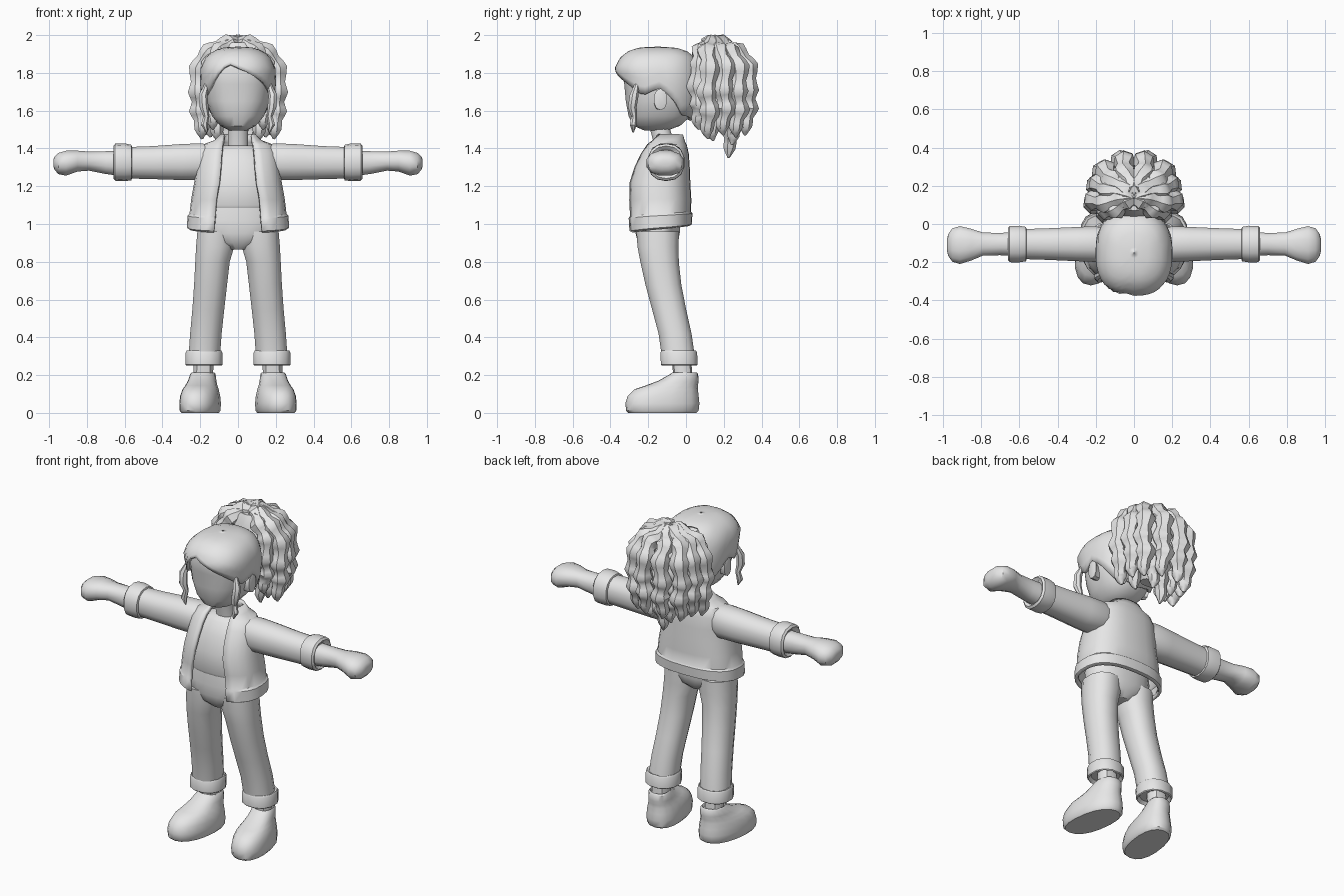
import bpy, bmesh, math
from mathutils import Vector

clay = bpy.data.materials.new("light_grey")
clay.diffuse_color = (0.8, 0.8, 0.8, 1)


def spow(v, p):
    return math.copysign(abs(v) ** (2 / p), v)


def lerp_table(table, t):
    """Interpolate rows (key, a, b, ...) at key t."""
    if t <= table[0][0]:
        return table[0][1:]
    for lo, hi in zip(table, table[1:]):
        if t <= hi[0]:
            f = (t - lo[0]) / (hi[0] - lo[0])
            return [a + (b - a) * f for a, b in zip(lo[1:], hi[1:])]
    return table[-1][1:]


def skin(name, rows, closed=True, caps=True, mirror=False, thick=0, angle=38):
    """Bridge rows of points into one surface."""
    bm = bmesh.new()
    vs = [[bm.verts.new(p) for p in row] for row in rows]
    n = len(rows[0])
    for r0, r1 in zip(vs, vs[1:]):
        for i in range(n if closed else n - 1):
            j = (i + 1) % n
            bm.faces.new((r0[i], r0[j], r1[j], r1[i]))
    if caps:
        bm.faces.new(vs[0][::-1])
        bm.faces.new(vs[-1])
    bmesh.ops.recalc_face_normals(bm, faces=bm.faces)
    me = bpy.data.meshes.new(name)
    bm.to_mesh(me)
    bm.free()
    ob = bpy.data.objects.new(name, me)
    bpy.context.collection.objects.link(ob)
    me.materials.append(clay)
    bpy.ops.object.select_all(action='DESELECT')
    ob.select_set(True)
    bpy.context.view_layer.objects.active = ob
    bpy.ops.object.shade_smooth_by_angle(angle=math.radians(angle))
    if thick:
        m = ob.modifiers.new("thickness", 'SOLIDIFY')
        m.thickness, m.offset = thick, 0
    if mirror:
        ob.modifiers.new("mirror", 'MIRROR')
    return ob


def loft(name, rings, n=14, p=2.3, axis='z', skew=0, **kw):
    """rings along z: (z, cx, cy, rx, ry); along x: (x, cy, cz, ry, rz)."""
    rows = []
    for t, c0, c1, r0, r1 in rings:
        row = []
        for i in range(n):
            a = 2 * math.pi * (i + 0.5) / n
            u, v = c0 + r0 * spow(math.cos(a), p), c1 + r1 * spow(math.sin(a), p)
            row.append((t, u, v) if axis == 'x' else (u - skew * (v + 0.12), v, t))
        rows.append(row)
    return skin(name, rows, **kw)


def tube(name, pts, radii, n=7, **kw):
    """Round sweep along points with a radius at each."""
    rows = []
    for i, p in enumerate(pts):
        d = (pts[min(i + 1, len(pts) - 1)] - pts[max(i - 1, 0)]).normalized()
        u = d.cross(Vector((0.31, 0.9, 0.05))).normalized()
        v = d.cross(u)
        rows.append([p + radii[i] * (u * math.cos(2 * math.pi * k / n) + v * math.sin(2 * math.pi * k / n))
                     for k in range(n)])
    return skin(name, rows, **kw)


# Head: (z, cy, rx, ry)
HEAD = [(1.495, -.16, .045, .06), (1.52, -.155, .095, .125), (1.57, -.14, .138, .165),
        (1.65, -.135, .168, .185), (1.74, -.138, .18, .19), (1.82, -.15, .176, .195),
        (1.87, -.15, .15, .175), (1.9, -.15, .112, .135), (1.915, -.15, .06, .08), (1.918, -.15, .012, .015)]
loft("head", [(z, 0, cy, rx, ry) for z, cy, rx, ry in HEAD], n=24, p=2.4)
loft("ear", [(.14, -.14, 1.655, .03, .05), (.175, -.14, 1.655, .03, .052),
             (.195, -.135, 1.66, .035, .057), (.2, -.135, 1.66, .02, .04)],
     n=10, axis='x', mirror=True)
loft("neck", [(1.34, 0, -.10, .07, .065), (1.42, 0, -.115, .055, .055), (1.55, 0, -.15, .055, .055)], n=12)

# Hair cap with an off-centre parting; hairline height by angle from the front
LINE = [(-180, 1.55), (-125, 1.58), (-90, 1.72), (-68, 1.67), (-45, 1.72), (-12, 1.85), (12, 1.80),
        (42, 1.74), (68, 1.68), (90, 1.72), (125, 1.58), (180, 1.55)]
rows = []
for j in range(10):
    f = math.sin(j / 9 * math.pi / 2)
    row = []
    for i in range(40):
        deg = -180 + i * 9
        a = math.radians(deg)
        z0 = lerp_table(LINE, deg)[0]
        z = z0 + (1.918 - z0) * f
        cy, rx, ry = lerp_table(HEAD, z)
        bump = .012 * max(0, math.cos(a)) * math.exp(-((z - 1.81) / .06) ** 2)
        off = .012 + bump
        row.append(((rx + off) * spow(math.sin(a), 2.4), cy - (ry + off) * spow(math.cos(a), 2.4), z + .01 * f))
    rows.append(row)
rows.append([(0.001 * math.sin(i * math.pi / 20), -.15 - .001 * math.cos(i * math.pi / 20), 1.929) for i in range(40)])
skin("hair_cap", rows, caps=False, thick=.02)

# Loose locks beside the face
tube("face_lock", [Vector(q) for q in ((.165, -.26, 1.74), (.185, -.275, 1.68), (.18, -.285, 1.62),
                                       (.168, -.275, 1.57), (.178, -.28, 1.525), (.165, -.28, 1.485))],
     [.012, .024, .024, .016, .019, .004], mirror=True)


# Ponytail of beaded curls
def curl(name, deg, reach, bottom, r, mirror=True):
    a = math.radians(deg)
    out = Vector((math.cos(a), math.sin(a), 0))
    side = Vector((-out.y, out.x, 0))
    pts, radii = [], []
    arc = 0.30
    total = arc + 1.75 - bottom
    beads = round(total / .095)
    steps = beads * 4
    for i in range(steps + 1):
        s = total * i / steps
        if s < arc:
            th = s / arc * math.pi / 2
            rad, z = reach * math.sin(th), 1.75 + .2 * math.cos(th) ** .75
        else:
            rad, z = reach - .1 * (s - arc) ** 1.3, 1.75 - (s - arc)
        w = 2 * math.pi * i / 4
        pts.append(Vector((0, .135, z)) + out * rad + side * (.008 * math.sin(w / 2)))
        taper = min(1, .3 + (total - s) / .16)
        radii.append(r * (1 - .2 * math.cos(w)) * taper)
    radii[-1] = .006
    tube(name, pts, radii, angle=45, mirror=mirror)


for k, (deg, reach, bottom, r) in enumerate([
        (-26, .165, 1.50, .048), (-5, .212, 1.45, .05), (20, .205, 1.47, .05), (42, .215, 1.46, .05),
        (73, .205, 1.47, .05), (5, .13, 1.44, .048), (58, .15, 1.42, .048)]):
    curl(f"curl_{k + 1}", deg, reach, bottom, r)
curl("curl_back", 90, .12, 1.35, .045, mirror=False)
loft("ponytail_core", [(1.52, 0, .14, .06, .04), (1.6, 0, .145, .13, .09), (1.75, 0, .145, .17, .11),
                       (1.88, 0, .135, .14, .1), (1.96, 0, .13, .06, .06)], n=14)
loft("hair_tie", [(1.72, 0, .05, .05, .05), (1.76, 0, .05, .08, .06), (1.84, 0, .05, .08, .06),
                  (1.88, 0, .05, .05, .05)], n=12)

# Open jacket: (z, cy, rx, ry, half width of the front opening)
JACKET = [(.98, -.14, .252, .15, .125), (.985, -.14, .262, .162, .125), (1.04, -.14, .258, .165, .122),
          (1.05, -.14, .248, .158, .12), (1.13, -.142, .238, .16, .115), (1.22, -.142, .222, .155, .098),
          (1.30, -.13, .21, .14, .09), (1.37, -.115, .2, .12, .085), (1.415, -.105, .175, .1, .08),
          (1.435, -.10, .12, .085, .076), (1.47, -.095, .085, .07, .072)]
rows = []
for z, cy, rx, ry, w in JACKET:
    a0 = math.asin((w / rx) ** 1.25)
    row = []
    for i in range(25):
        a = a0 + (2 * math.pi - 2 * a0) * i / 24
        drop = .018 * math.cos(a) * max(0, 1 - (z - .98) / .2)
        row.append((rx * spow(math.sin(a), 2.5), cy - ry * spow(math.cos(a), 2.5), z - drop))
    rows.append(row)
skin("jacket", rows, closed=False, caps=False, thick=.02)

# Shirt and hips
loft("shirt", [(1.085, 0, -.145, .2, .125), (1.10, 0, -.145, .208, .132), (1.22, 0, -.14, .195, .13),
               (1.32, 0, -.125, .18, .115), (1.39, 0, -.11, .14, .09), (1.415, 0, -.105, .08, .065)], n=20)
loft("hips", [(.865, 0, -.15, .05, .07), (.9, 0, -.15, .14, .105), (.95, 0, -.15, .205, .118),
              (1.02, 0, -.15, .208, .122), (1.11, 0, -.145, .19, .118)], n=20)

# Sleeves, sleeve cuffs, hands
loft("sleeve", [(.12, -.11, 1.335, .08, .085), (.2, -.105, 1.33, .096, .1), (.3, -.105, 1.328, .092, .098),
                (.45, -.105, 1.325, .085, .09), (.6, -.105, 1.324, .08, .085)], n=12, axis='x', mirror=True)
loft("sleeve_cuff", [(.56, -.105, 1.325, .075, .08), (.565, -.105, 1.325, .092, .094),
                     (.6, -.105, 1.327, .098, .1), (.65, -.105, 1.327, .097, .098),
                     (.66, -.105, 1.327, .085, .086), (.645, -.105, 1.327, .065, .068)],
     n=14, axis='x', mirror=True)
loft("hand", [(.62, -.105, 1.32, .065, .068), (.7, -.105, 1.325, .06, .062), (.79, -.105, 1.333, .062, .052),
              (.85, -.108, 1.333, .085, .057), (.91, -.11, 1.322, .102, .068), (.95, -.11, 1.32, .09, .058),
              (.972, -.11, 1.322, .058, .036), (.978, -.11, 1.324, .03, .015)], n=12, axis='x', mirror=True)

# Trouser legs, turn-ups, ankles
loft("trouser_leg", [(.28, .18, -.038, .086, .09), (.42, .17, -.058, .086, .09), (.55, .157, -.09, .087, .093),
                     (.68, .145, -.12, .09, .098), (.8, .135, -.14, .094, .105), (.88, .121, -.148, .104, .112),
                     (.96, .118, -.15, .1, .116)], n=12, mirror=True)
loft("turn_up", [(.27, .18, -.036, .08, .08), (.25, .18, -.036, .095, .094), (.255, .18, -.036, .1, .1),
                 (.32, .18, -.038, .1, .1), (.33, .18, -.038, .094, .094), (.325, .18, -.038, .08, .085)],
     n=12, mirror=True)
loft("ankle", [(.17, .185, -.015, .055, .05), (.3, .182, -.025, .055, .052)], n=10, mirror=True)

# Shoes, toes turned slightly outward
loft("shoe", [(0, .2, -.125, .095, .18), (.012, .2, -.125, .104, .192), (.05, .2, -.125, .106, .196),
              (.09, .2, -.121, .102, .188), (.125, .2, -.105, .092, .168), (.145, .2, -.075, .082, .138),
              (.17, .2, -.04, .073, .107), (.205, .2, -.01, .066, .074), (.215, .2, -.008, .058, .064),
              (.2, .2, -.008, .05, .055)], n=18, skew=.13, mirror=True)
